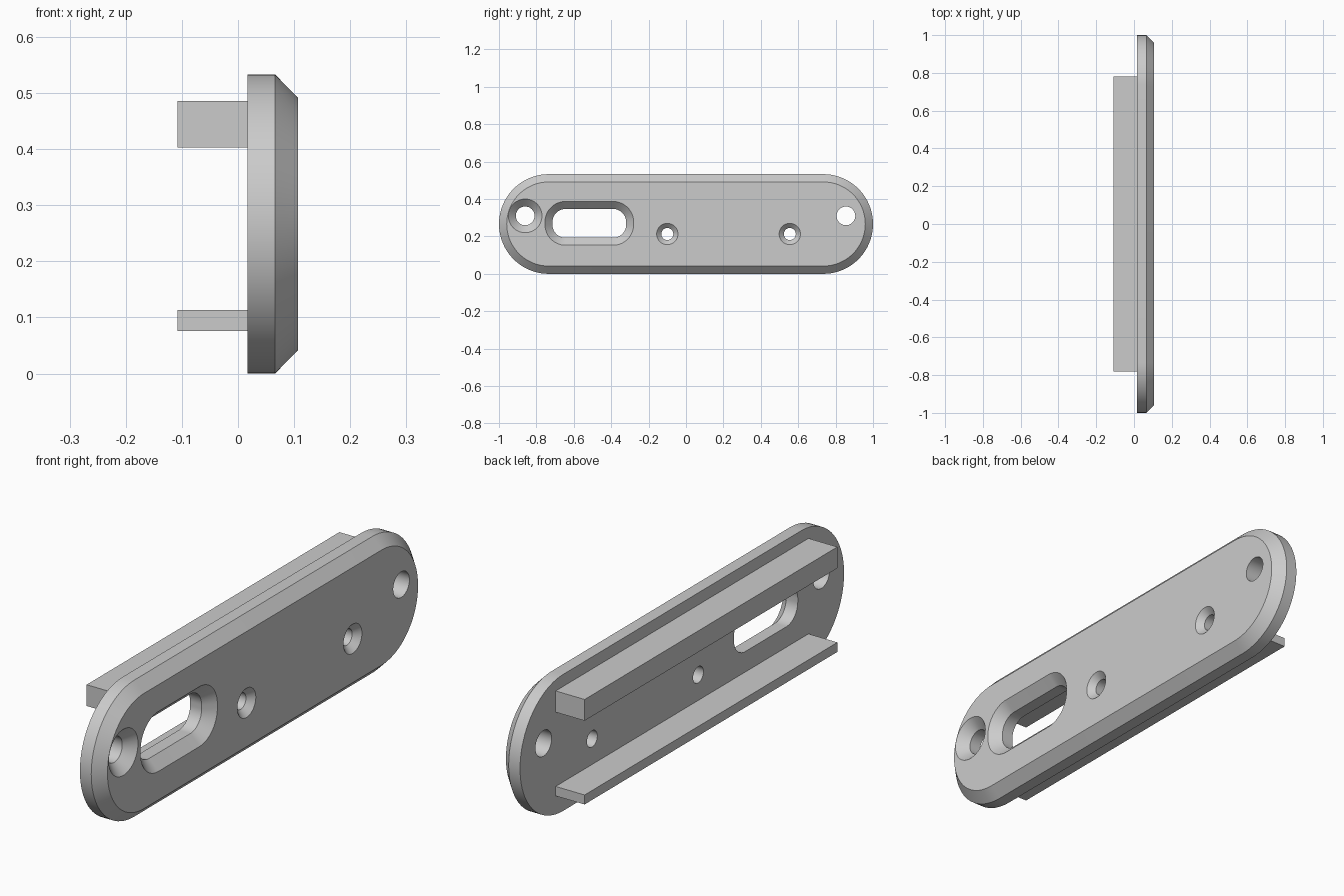
import bpy, bmesh, math

if "Cube" in bpy.data.objects:
    bpy.data.objects.remove(bpy.data.objects["Cube"], do_unlink=True)

grey = bpy.data.materials.new("plain grey")
grey.use_nodes = True
grey.diffuse_color = (0.6, 0.6, 0.6, 1)
grey.node_tree.nodes["Principled BSDF"].inputs["Base Color"].default_value = (0.6, 0.6, 0.6, 1)

BACK, SHOULDER, FACE = 0.017, 0.066, 0.107   # plate depths along x
STEPS = 20                                   # segments per rounded corner


def outline(half_y, half_z, radius):
    """Rounded rectangle in the y-z plane, one arc per corner."""
    points = []
    for corner, (sy, sz) in enumerate([(1, 1), (-1, 1), (-1, -1), (1, -1)]):
        for i in range(STEPS + 1):
            a = (corner + i / STEPS) * math.pi / 2
            points.append((sy * (half_y - radius) + radius * math.cos(a),
                           sz * (half_z - radius) + radius * math.sin(a)))
    return points


def loft(name, y, z, sections):
    """Solid through rounded sections given as (x, half_y, half_z, radius)."""
    bm = bmesh.new()
    rings = [[bm.verts.new((x, y + p, z + q)) for p, q in outline(hy, hz, r)]
             for x, hy, hz, r in sections]
    n = len(rings[0])
    for low, high in zip(rings, rings[1:]):
        for i in range(n):
            j = (i + 1) % n
            bm.faces.new((low[i], low[j], high[j], high[i]))
    bm.faces.new(rings[0][::-1])
    bm.faces.new(rings[-1])
    bmesh.ops.remove_doubles(bm, verts=bm.verts, dist=1e-5)
    bmesh.ops.recalc_face_normals(bm, faces=bm.faces)
    return add_object(name, bm)


def add_object(name, bm):
    mesh = bpy.data.meshes.new(name)
    bm.to_mesh(mesh)
    bm.free()
    mesh.materials.append(grey)
    obj = bpy.data.objects.new(name, mesh)
    bpy.context.collection.objects.link(obj)
    return obj


def box(name, low, high):
    bm = bmesh.new()
    bmesh.ops.create_cube(bm, size=1)
    for v in bm.verts:
        v.co = [b if c > 0 else a for a, b, c in zip(low, high, v.co)]
    return add_object(name, bm)


def opening(y, z, inner, flare):
    """Through cutter with a 45 degree flare at the face."""
    wide = [v + flare for v in inner]
    sections = [(BACK - 0.05, *inner), (FACE - flare, *inner)]
    if flare:
        sections.append((FACE, *wide))
    sections.append((FACE + 0.05, *wide))
    return loft("cutter", y, z, sections)


# Plate with a bevelled rim
R, rim = 0.2665, 0.0415
plate = loft("plate", 0, R, [(BACK, 1, R, R), (SHOULDER, 1, R, R),
                             (FACE, 1 - rim, R - rim, R - rim)])

# Slot, end holes and the two screw holes
cutters = [opening(-0.517, 0.27, (0.197, 0.077, 0.07), 0.04)]
for y, z, r, flare in [(-0.86, 0.31, 0.05, 0.04), (0.855, 0.31, 0.05, 0),
                       (-0.1, 0.213, 0.032, 0.025), (0.555, 0.213, 0.032, 0.025)]:
    cutters.append(opening(y, z, (r, r, r), flare))

bpy.ops.object.select_all(action="DESELECT")
plate.select_set(True)
bpy.context.view_layer.objects.active = plate
for cutter in cutters:
    cutter.hide_render = True
    cut = plate.modifiers.new("opening", "BOOLEAN")
    cut.operation, cut.solver, cut.object = "DIFFERENCE", "EXACT", cutter
    bpy.ops.object.modifier_apply(modifier=cut.name)
    bpy.data.objects.remove(cutter, do_unlink=True)
bpy.ops.object.shade_smooth_by_angle(angle=math.radians(30))

# Rails on the back
box("upper_rail", (-0.108, -0.78, 0.403), (BACK, 0.78, 0.486))
box("lower_rail", (-0.108, -0.78, 0.076), (BACK, 0.78, 0.113))
